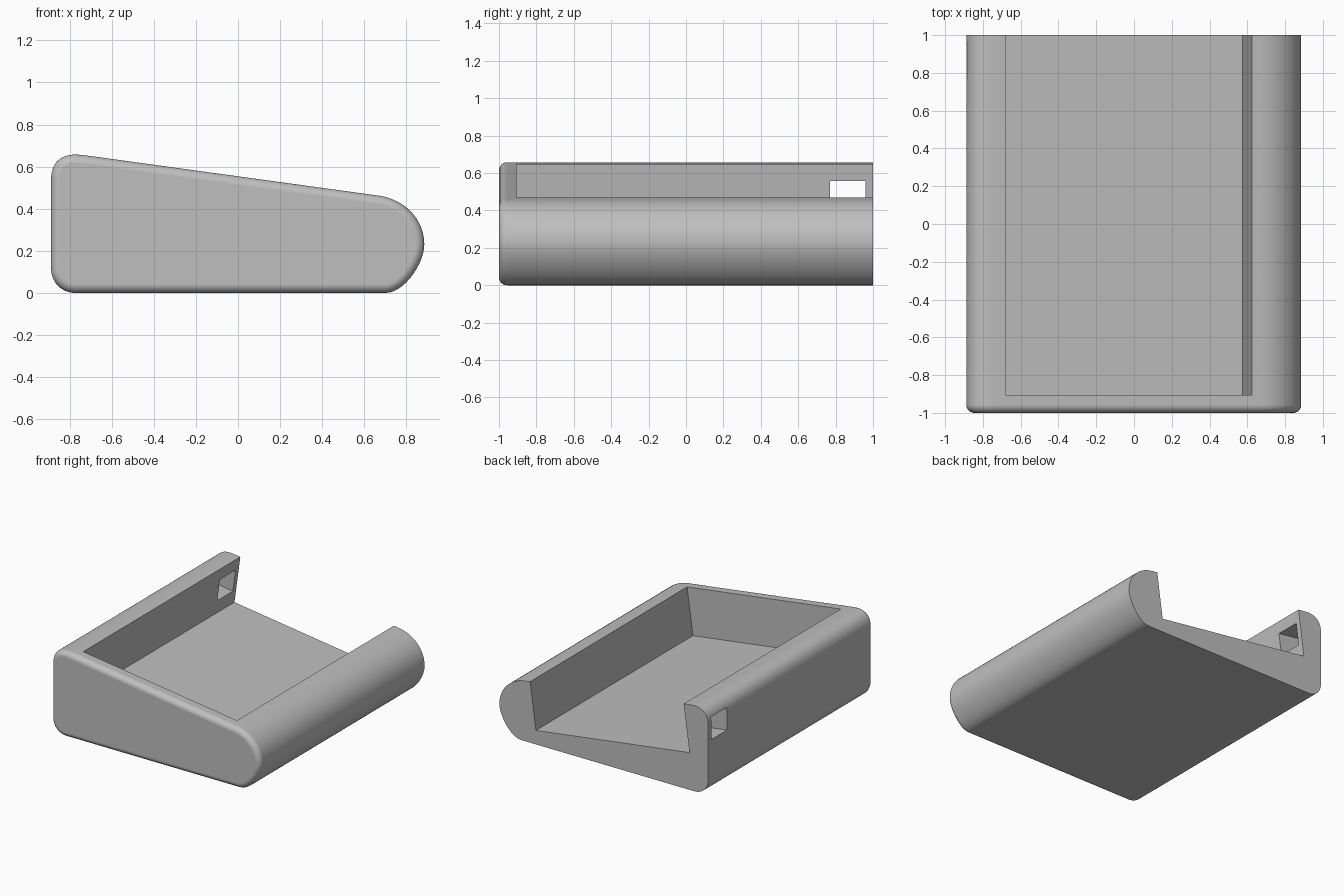
import bpy, bmesh, math
from mathutils import Vector
from mathutils.geometry import interpolate_bezier

if "Cube" in bpy.data.objects:
    bpy.data.objects.remove(bpy.data.objects["Cube"], do_unlink=True)

TILT = math.atan(0.137)          # slope of the top and of the pocket floor
FLOOR_CORNER = (-0.73, 0, 0.286)  # high end of the pocket floor

grey = bpy.data.materials.new("matte_grey")
grey.use_nodes = True
grey.diffuse_color = (0.52, 0.52, 0.52, 1)
grey.node_tree.nodes["Principled BSDF"].inputs["Base Color"].default_value = grey.diffuse_color


def add_object(name, bm):
    bmesh.ops.recalc_face_normals(bm, faces=bm.faces)
    mesh = bpy.data.meshes.new(name)
    bm.to_mesh(mesh)
    bm.free()
    mesh.materials.append(grey)
    obj = bpy.data.objects.new(name, mesh)
    bpy.context.collection.objects.link(obj)
    return obj


def tilted_box(name, x, y, z, radius=0):
    """Box given by ranges in the sloped frame, front upright edges rounded."""
    bm = bmesh.new()
    bmesh.ops.create_cube(bm, size=1)
    for v in bm.verts:
        v.co = [r[0] if c < 0 else r[1] for c, r in zip(v.co, (x, y, z))]
    if radius:
        edges = [e for e in bm.edges if all(v.co.y == y[0] for v in e.verts)
                 and e.verts[0].co.x == e.verts[1].co.x]
        bmesh.ops.bevel(bm, geom=edges, offset=radius, segments=8,
                        profile=0.5, affect='EDGES')
    obj = add_object(name, bm)
    obj.location = FLOOR_CORNER
    obj.rotation_euler.y = TILT
    obj.hide_render = True
    return obj


# Wedge body: rounded side profile extruded from front to back
corners = [
    [(-0.74, 0.655), (-0.72, 0.653), (-0.70, 0.650), (-0.68, 0.6475)],
    [(0.67, 0.462), (0.78, 0.447), (0.885, 0.36), (0.885, 0.23)],
    [(0.885, 0.23), (0.885, 0.14), (0.79, 0), (0.70, 0)],
    [(-0.77, 0), (-0.84, 0), (-0.888, 0.05), (-0.888, 0.12)],
    [(-0.888, 0.54), (-0.888, 0.61), (-0.85, 0.67), (-0.74, 0.655)],
]
profile = []
for points in corners:
    curve = interpolate_bezier(*[Vector((px, 0, pz)) for px, pz in points], 14)
    profile += [p for p in curve if not profile or
                min((p - q).length for q in profile) > 1e-4]

bm = bmesh.new()
cap = bm.faces.new([bm.verts.new((p.x, -1, p.z)) for p in profile])
back = bmesh.ops.extrude_face_region(bm, geom=[cap], use_keep_orig=True)
bmesh.ops.translate(bm, vec=(0, 2, 0),
                    verts=[g for g in back["geom"] if isinstance(g, bmesh.types.BMVert)])
bmesh.ops.recalc_face_normals(bm, faces=bm.faces)
rim = [e for e in bm.edges if all(v.co.y < -0.99 for v in e.verts)]
bmesh.ops.bevel(bm, geom=rim, offset=0.042, segments=6, profile=0.5, affect='EDGES')
body = add_object("wedge_tray", bm)

# Pocket open at the top and back, and the slot through the tall wall
cutters = [
    tilted_box("pocket_cutter", (0, 1.317), (-0.905, 1.2), (0, 0.8), 0.045),
    tilted_box("slot_cutter", (-0.4, 0.2), (0.77, 0.96), (0.105, 0.275)),
]
bpy.context.view_layer.objects.active = body
body.select_set(True)
for cutter in cutters:
    mod = body.modifiers.new(cutter.name, 'BOOLEAN')
    mod.operation = 'DIFFERENCE'
    mod.solver = 'EXACT'
    mod.object = cutter
    bpy.ops.object.modifier_apply(modifier=mod.name)
for cutter in cutters:
    bpy.data.objects.remove(cutter, do_unlink=True)

# Smooth the rounded parts, keep rims crisp and large faces flat
bpy.ops.object.shade_smooth_by_angle(angle=math.radians(30))
weighted = body.modifiers.new("flat_panels", 'WEIGHTED_NORMAL')
weighted.keep_sharp = True
